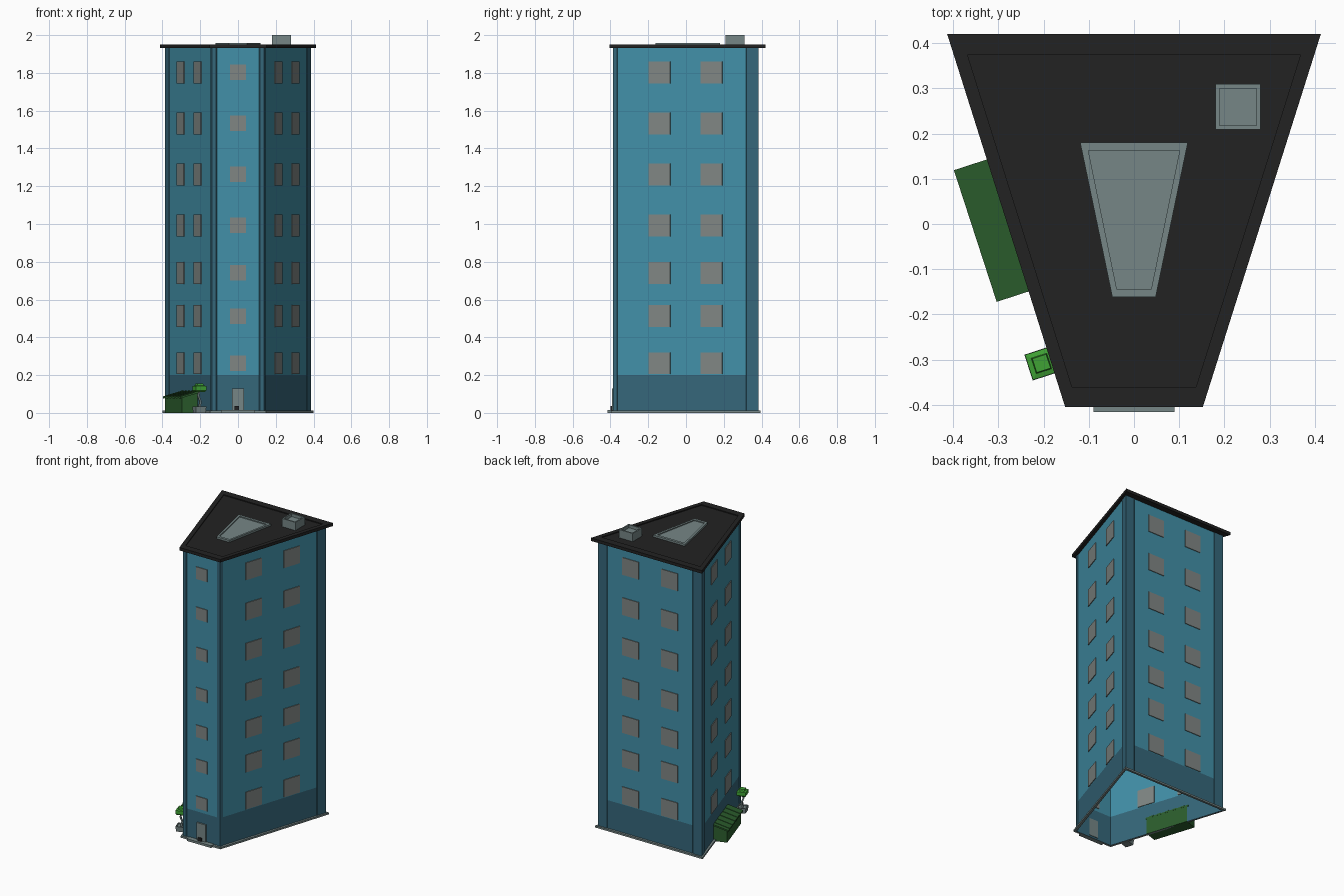
import bpy, bmesh, math
from mathutils import Vector

if "Cube" in bpy.data.objects:
    bpy.data.objects.remove(bpy.data.objects["Cube"])


def material(name, r, g, b):
    m = bpy.data.materials.new(name)
    m.diffuse_color = (r, g, b, 1)
    m.use_nodes = True
    m.node_tree.nodes["Principled BSDF"].inputs["Base Color"].default_value = m.diffuse_color
    return m


BLUE = material("wall_blue", 0.054, 0.279, 0.392)
DARK_BLUE = material("trim_dark_blue", 0.036, 0.135, 0.195)
BLACK = material("roof_black", 0.016, 0.016, 0.016)
WINDOW = material("window_grey", 0.215, 0.24, 0.23)
GREY = material("cool_grey", 0.18, 0.24, 0.24)
DARK_GREEN = material("shed_green", 0.024, 0.11, 0.026)
GREEN = material("leaf_green", 0.05, 0.36, 0.035)


def loft(name, rings, mats, caps=True, loop=False, rule=None):
    """Join equal-length rings of 3D points with quads."""
    bm = bmesh.new()
    vs = [[bm.verts.new(p) for p in r] for r in rings]
    n = len(rings[0])
    pairs = list(zip(vs, vs[1:])) + ([(vs[-1], vs[0])] if loop else [])
    for a, b in pairs:
        for i in range(n):
            j = (i + 1) % n
            bm.faces.new((a[i], a[j], b[j], b[i]))
    if caps and not loop:
        bm.faces.new(vs[0][::-1])
        bm.faces.new(vs[-1])
    bmesh.ops.recalc_face_normals(bm, faces=bm.faces[:])
    if rule:
        for f in bm.faces:
            f.material_index = rule(f.calc_center_median())
    me = bpy.data.meshes.new(name)
    bm.to_mesh(me)
    bm.free()
    for m in mats:
        me.materials.append(m)
    ob = bpy.data.objects.new(name, me)
    bpy.context.collection.objects.link(ob)
    return ob


def at(poly, z):
    return [(p[0], p[1], z) for p in poly]


def trap(bx, by, fx, fy):
    return [(-fx, fy), (fx, fy), (bx, by), (-bx, by)]


def rect(cx, cy, w, d, ang=0):
    c, s = math.cos(ang), math.sin(ang)
    return [(cx + c * u * w / 2 - s * v * d / 2, cy + s * u * w / 2 + c * v * d / 2)
            for u, v in ((-1, -1), (1, -1), (1, 1), (-1, 1))]


def box(name, poly, z0, z1, mat):
    return loft(name, [at(poly, z0), at(poly, z1)], [mat])


def tray(name, outer, inner, z0, z1, depth, mat):
    """Solid with a shallow recess in its top."""
    return loft(name, [at(outer, z0), at(outer, z1), at(inner, z1), at(inner, z1 - depth)], [mat])


# wall shell, open underneath, dark below z 0.2
BX, BY, FX, FY = 0.382, 0.38, 0.134, -0.383
wall = trap(BX, BY, FX, FY)
loft("wall_shell", [at(wall, 0), at(wall, 0.2), at(wall, 1.935)], [BLUE, DARK_BLUE],
     caps=False, rule=lambda c: 1 if c.z < 0.2 else 0)

# corner trims
outer = trap(BX + 0.004, BY + 0.003, FX + 0.004, FY - 0.003)
for i, corner in enumerate(("front_left", "front_right", "back_right", "back_left")):
    w = 0.022 if i < 2 else 0.066

    def along(poly, k):
        a, b = Vector(poly[i]), Vector(poly[(i + k) % 4])
        return a + (b - a).normalized() * w
    prof = [along(outer, -1), outer[i], along(outer, 1), along(wall, 1), wall[i], along(wall, -1)]
    box("corner_trim_" + corner, prof, 0.0, 1.935, DARK_BLUE)

# base ledge ring
ledge = trap(0.4, 0.395, 0.147, -0.398)
loft("base_ledge", [at(ledge, 0), at(ledge, 0.012), at(wall, 0.012), at(wall, 0)], [GREY], loop=True)

# roof, skylight, chimney
tray("roof", trap(0.413, 0.42, 0.152, -0.405), trap(0.368, 0.374, 0.137, -0.36),
     1.931, 1.951, 0.006, BLACK)
tray("skylight", trap(0.119, 0.18, 0.048, -0.161), trap(0.101, 0.163, 0.038, -0.144),
     1.944, 1.958, 0.007, GREY)
tray("chimney", rect(0.23, 0.259, 0.1, 0.1), rect(0.23, 0.259, 0.082, 0.082),
     1.944, 2.0, 0.02, GREY)

# windows on seven floors
slope = math.atan2(BY - FY, BX - FX)
for f, z in enumerate((0.263, 0.512, 0.741, 0.993, 1.263, 1.533, 1.803), 1):
    box(f"window_front_{f}", rect(0, FY, 0.084, 0.009), z - 0.041, z + 0.041, WINDOW)
    for n, sx in (("a", -1), ("b", 1)):
        box(f"window_back_{f}{n}", rect(sx * 0.145, BY, 0.12, 0.009), z - 0.058, z + 0.058, WINDOW)
        y = sx * 0.138 - 0.002
        x = FX + (BX - FX) * (y - FY) / (BY - FY)
        for side, k in (("right", 1), ("left", -1)):
            box(f"window_{side}_{f}{n}", rect(k * x, y, 0.12, 0.009, k * slope),
                z - 0.058, z + 0.058, WINDOW)

# entrance
box("door", rect(0, FY - 0.003, 0.066, 0.012), 0.012, 0.13, GREY)
box("boot_scraper", rect(-0.006, FY - 0.013, 0.025, 0.01), 0.012, 0.036, BLACK)
box("door_step", rect(0, -0.399, 0.18, 0.032), 0, 0.015, GREY)

# left wall frame: s along the wall from the front, n outwards
T = (Vector((-BX, BY)) - Vector((-FX, FY))).normalized()
N = Vector((-T.y, T.x))


def left(s, n):
    return Vector((-FX, FY)) + T * s + N * n


def quad(s0, s1, n0, n1, z0, z1=None):
    """Rectangle against the left wall, z0 at the wall and z1 at the far edge."""
    z1 = z0 if z1 is None else z1
    return [(*left(s, n), z) for s, n, z in
            ((s0, n0, z0), (s1, n0, z0), (s1, n1, z1), (s0, n1, z1))]


# lean-to shed with overlapping roof planks
loft("shed_body", [quad(0.262, 0.55, -0.002, 0.086, 0), quad(0.262, 0.55, -0.002, 0.086, 0.107, 0.08)],
     [DARK_GREEN])
step = 0.306 / 11
for i in range(11):
    s, lift = 0.253 + i * step, 0.003 * (i % 2)
    loft(f"shed_plank_{i + 1}",
         [quad(s, s + step, -0.002, 0.096, 0.105 + lift, 0.077 + lift),
          quad(s, s + step, -0.002, 0.096, 0.115 + lift, 0.087 + lift)], [DARK_GREEN])


# potted tree
def square(s, n, r, z):
    return quad(s - r, s + r, n - r, n + r, z)


S, D = 0.093, 0.044
loft("tree_pot", [square(S, D, 0.026, 0), square(S, D, 0.03, 0.035),
                  square(S, D, 0.024, 0.035), square(S, D, 0.024, 0.029)], [GREY])
loft("tree_trunk", [square(S, D, 0.006, 0.028), square(S, D - 0.006, 0.005, 0.06),
                    square(S, D + 0.006, 0.005, 0.09), square(S, D, 0.004, 0.118)], [GREY])
loft("tree_crown", [square(S, D, 0.022, 0.11), square(S, D, 0.029, 0.118), square(S, D, 0.029, 0.142),
                    square(S, D, 0.018, 0.145), square(S, D, 0.016, 0.156)], [GREEN])
